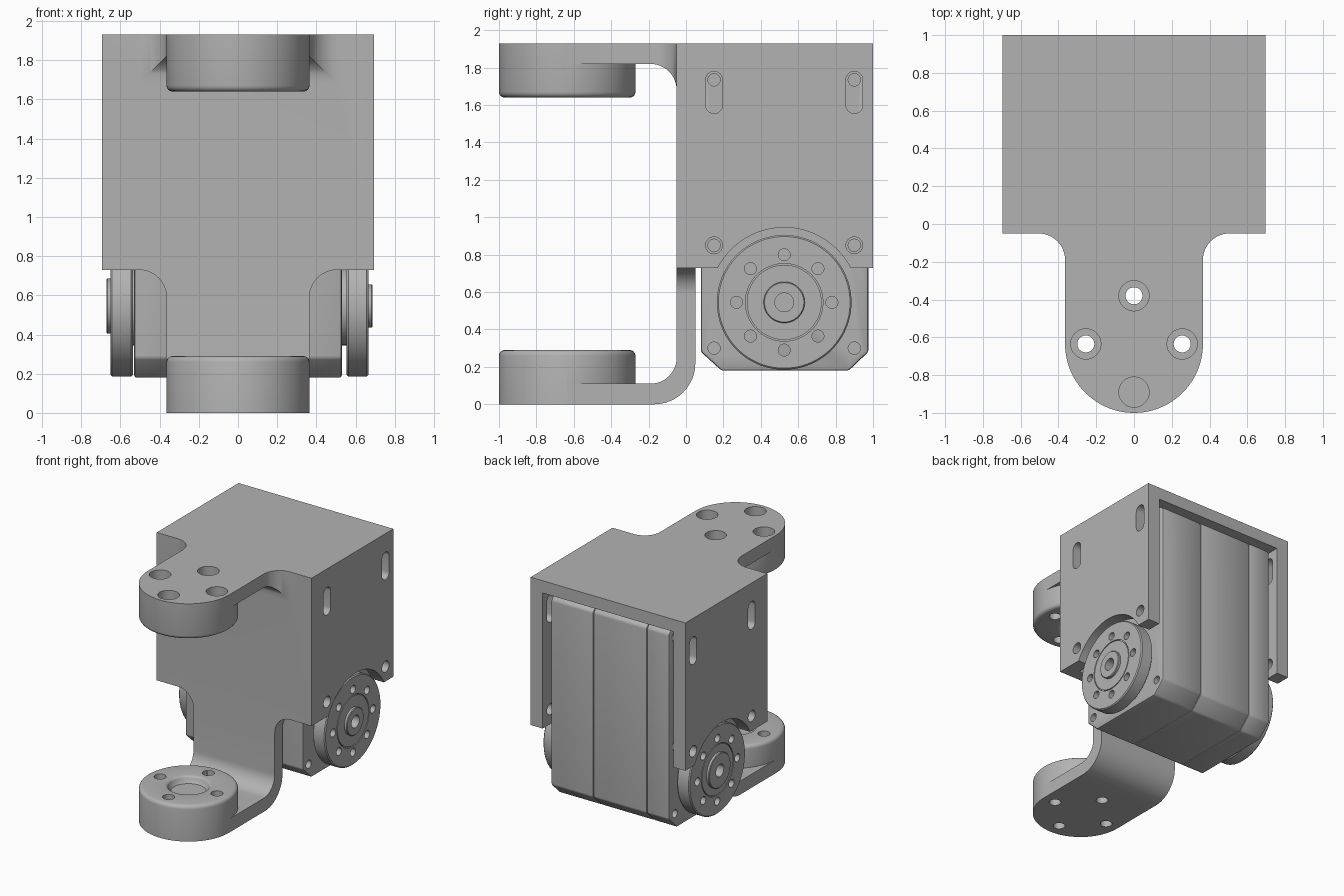
import bpy, bmesh, math
from mathutils import Vector, Matrix

cube = bpy.data.objects.get("Cube")
if cube:
    bpy.data.objects.remove(cube, do_unlink=True)

grey = bpy.data.materials.new("plain grey")
grey.use_nodes = True
grey.diffuse_color = (0.45, 0.45, 0.45, 1)
grey.node_tree.nodes["Principled BSDF"].inputs["Base Color"].default_value = (0.45, 0.45, 0.45, 1)


def finish_mesh(name, bm):
    bmesh.ops.recalc_face_normals(bm, faces=bm.faces[:])
    mesh = bpy.data.meshes.new(name)
    bm.to_mesh(mesh)
    bm.free()
    mesh.materials.append(grey)
    ob = bpy.data.objects.new(name, mesh)
    bpy.context.collection.objects.link(ob)
    return ob


def prism(name, outline, axis, lo, hi):
    """Extrude a 2D outline along an axis; the outline uses the other two axes in order."""
    bm = bmesh.new()
    verts = []
    for u, v in outline:
        p = [u, v]
        p.insert("xyz".index(axis), lo)
        verts.append(bm.verts.new(p))
    face = bm.faces.new(verts)
    new = bmesh.ops.extrude_face_region(bm, geom=[face])["geom"]
    shift = Vector([hi - lo if a == axis else 0 for a in "xyz"])
    bmesh.ops.translate(bm, vec=shift, verts=[g for g in new if isinstance(g, bmesh.types.BMVert)])
    return finish_mesh(name, bm)


def box(name, x, y, z):
    return prism(name, [(x[0], y[0]), (x[1], y[0]), (x[1], y[1]), (x[0], y[1])], "z", *z)


def lathe(name, profile, origin, direction, steps=64):
    """Spin (radius, height) points about a direction starting at origin."""
    bm = bmesh.new()
    verts = [bm.verts.new((r, 0, h)) for r, h in profile]
    edges = [bm.edges.new(pair) for pair in zip(verts, verts[1:])]
    bmesh.ops.spin(bm, geom=verts + edges, cent=(0, 0, 0), axis=(0, 0, 1),
                   angle=math.tau, steps=steps)
    bmesh.ops.remove_doubles(bm, verts=bm.verts[:], dist=0.0005)
    turn = Vector(direction).to_track_quat("Z", "Y").to_matrix().to_4x4()
    bm.transform(Matrix.Translation(origin) @ turn)
    return finish_mesh(name, bm)


def rod(radius, origin, direction, length, steps=32):
    return lathe("cutter", [(0, 0), (radius, 0), (radius, length), (0, length)],
                 origin, direction, steps)


def apply(ob, mod):
    bpy.context.view_layer.objects.active = ob
    bpy.ops.object.modifier_apply(modifier=mod.name)


def combine(ob, other, operation="DIFFERENCE"):
    mod = ob.modifiers.new("combine", "BOOLEAN")
    mod.operation, mod.solver, mod.object = operation, "EXACT", other
    apply(ob, mod)
    bpy.data.objects.remove(other, do_unlink=True)


def bevel(ob, width, segments=2):
    mod = ob.modifiers.new("bevel", "BEVEL")
    mod.width, mod.segments, mod.limit_method = width, segments, "ANGLE"
    apply(ob, mod)


def arc(cu, cv, r, start, end, n=12):
    return [(cu + r * math.cos(math.radians(start + (end - start) * i / n)),
             cv + r * math.sin(math.radians(start + (end - start) * i / n))) for i in range(n + 1)]


def flared_outline(root, shoulder, tip):
    """Symmetric tongue outline with concave shoulder fillets."""
    half = [(0.505, root)] + arc(0.505, shoulder - 0.14, 0.14, 90, 180) + [(0.365, tip)]
    return half + [(-u, v) for u, v in reversed(half)]


# Bracket shell, open at the back and bottom
bracket = box("bracket", (-0.695, 0.695), (-0.05, 1), (0.73, 1.93))
combine(bracket, box("cutter", (-0.587, 0.587), (0.05, 1.2), (0.5, 1.83)))

# Upper arm with fillet under its root
upper = prism("upper_arm", [(0, 1.93), (-0.635, 1.93), (-0.635, 1.82)]
              + arc(-0.19, 1.68, 0.14, 90, 0) + [(0, 1.68)], "x", -0.6, 0.6)
combine(upper, prism("cutter", flared_outline(0.1, -0.05, -0.8), "z", 1.5, 2.1), "INTERSECT")

# Lower arm, bent forward from the front plate
lower = prism("lower_arm", [(0.05, 0.8)] + arc(-0.17, 0.22, 0.22, 0, -90)
              + [(-0.635, 0), (-0.635, 0.11)] + arc(-0.19, 0.25, 0.14, -90, 0)
              + [(-0.05, 0.8)], "x", -0.6, 0.6)
combine(lower, prism("cutter", flared_outline(0.9, 0.73, -0.1), "y", -1.2, 0.2), "INTERSECT")

# Round mounting bosses with a central recess on the facing sides
boss_profile = ([(0, 0), (0.365, 0)] + arc(0.335, 0.26, 0.03, 0, 90, 4)
                + arc(0.175, 0.265, 0.025, 90, 180, 4) + [(0.13, 0.24), (0, 0.24)])
for arm, z, up in ((lower, 0, 1), (upper, 1.93, -1)):
    combine(arm, lathe("boss", boss_profile, (0, -0.635, z), (0, 0, up), 96), "UNION")
    combine(bracket, arm, "UNION")

# Boss screw holes with counterbores on the outer faces
for i in range(4):
    a = i * math.pi / 2
    x, y = 0.255 * math.cos(a), -0.635 + 0.255 * math.sin(a)
    combine(bracket, rod(0.045, (x, y, -0.1), (0, 0, 1), 2.2))
    for z in (-0.1, 1.78):
        combine(bracket, rod(0.08, (x, y, z), (0, 0, 1), 0.25))

# Side wall cutouts, round holes and slots
AXLE_Y, AXLE_Z = 0.525, 0.545
combine(bracket, rod(0.4, (-1, AXLE_Y, AXLE_Z), (1, 0, 0), 2, 96))
for y in (0.15, 0.9):
    combine(bracket, rod(0.045, (-1, y, 0.85), (1, 0, 0), 2))
    slot = arc(y, 1.735, 0.045, 0, 180) + arc(y, 1.6, 0.045, 180, 360)
    combine(bracket, prism("cutter", slot, "x", -1, 1))

# Motor body in three sections
side = [(0.08, 0.28), (0.19, 0.18), (0.87, 0.18), (0.975, 0.28),
        (0.975, 1.78), (0.945, 1.81), (0.11, 1.81), (0.08, 1.78)]
parts = [bracket]
for name, lo, hi in (("motor_right_cover", -0.53, -0.33), ("motor_middle", -0.33, 0.15),
                     ("motor_left_cover", 0.15, 0.53)):
    section = prism(name, side, "x", lo, hi)
    bevel(section, 0.012)
    parts.append(section)
    if name != "motor_middle":
        for y in (0.15, 0.9):
            for z in (0.3, 0.85, 1.735):
                start = -0.6 if lo < 0 else 0.45
                combine(section, rod(0.033, (start, y, z), (1, 0, 0), 0.15, 24))

# Output discs on both sides, with hub, ring groove and eight holes
for name, s, start, thick, hub in (("left_disc", 1, 0.555, 0.11, 0.11),
                                   ("right_disc", -1, 0.537, 0.113, 0.14)):
    top, cap = thick, thick + 0.022
    disc = lathe(name, [(0, -0.04), (0.2, -0.04), (0.2, 0), (0.352, 0), (0.36, 0.008),
                        (0.36, top - 0.008), (0.352, top), (0.207, top), (0.207, top - 0.01),
                        (0.2, top - 0.01), (0.2, top), (hub, top), (hub, cap - 0.005),
                        (hub - 0.005, cap), (0.05, cap), (0.05, top - 0.05), (0, top - 0.05)],
                 (s * start, AXLE_Y, AXLE_Z), (s, 0, 0), 96)
    for i in range(8):
        a = i * math.pi / 4
        combine(disc, rod(0.032, (s * (start - 0.02), AXLE_Y + 0.255 * math.cos(a),
                                  AXLE_Z + 0.255 * math.sin(a)), (s, 0, 0), 0.2, 24))
    parts.append(disc)

# Smooth curved faces, keep crisp edges
bpy.ops.object.select_all(action="DESELECT")
for ob in parts:
    ob.select_set(True)
bpy.context.view_layer.objects.active = bracket
bpy.ops.object.shade_smooth_by_angle(angle=math.radians(30))
